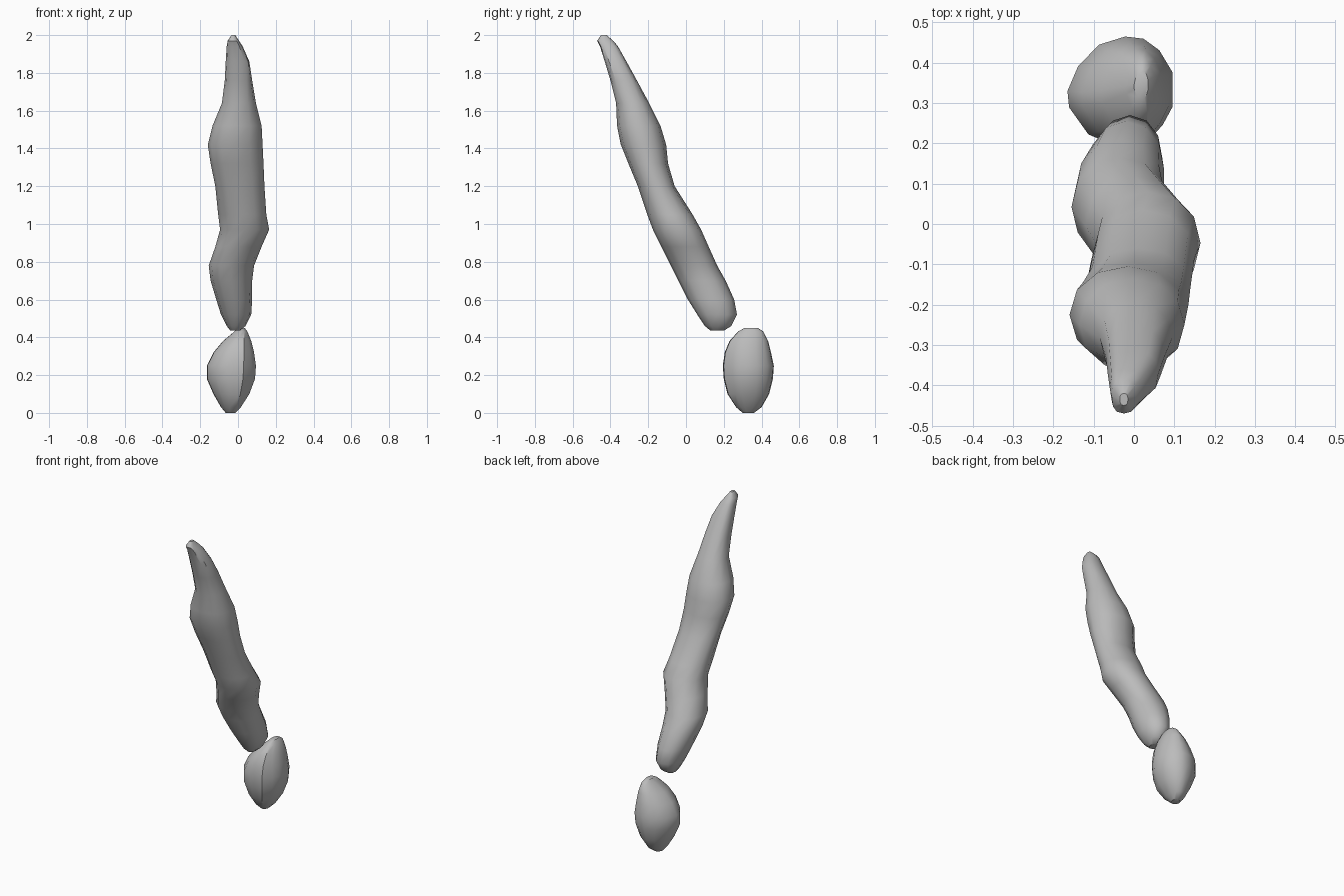
import bpy, bmesh, math

cube = bpy.data.objects.get("Cube")
if cube:
    bpy.data.objects.remove(cube, do_unlink=True)

# Single grey stone colour
grey = bpy.data.materials.new("grey")
grey.use_nodes = True
tone = (0.5, 0.5, 0.5, 1)
grey.diffuse_color = tone
grey.node_tree.nodes["Principled BSDF"].inputs["Base Color"].default_value = tone


def ellipse(sides, power=1.0):
    """Unit cross-section; a power below one makes it boxier."""
    pts = []
    for i in range(sides):
        a = math.tau * i / sides
        c, s = math.cos(a), math.sin(a)
        pts.append((math.copysign(abs(c) ** power, c) if abs(c) > 1e-6 else 0,
                    math.copysign(abs(s) ** power, s) if abs(s) > 1e-6 else 0))
    return pts


def loft(name, rows, section, angle):
    """Skin rings given as z, x min, x max, y min, y max."""
    bm = bmesh.new()
    rings = []
    for z, x0, x1, y0, y1 in rows:
        cx, cy, rx, ry = (x0 + x1) / 2, (y0 + y1) / 2, (x1 - x0) / 2, (y1 - y0) / 2
        rings.append([bm.verts.new((cx + u * rx, cy + v * ry, z)) for u, v in section(z)])
    n = len(rings[0])
    for low, high in zip(rings, rings[1:]):
        for i in range(n):
            j = (i + 1) % n
            bm.faces.new((low[i], low[j], high[j], high[i]))
    bm.faces.new(rings[0][::-1])
    bm.faces.new(rings[-1])
    bmesh.ops.recalc_face_normals(bm, faces=bm.faces)
    mesh = bpy.data.meshes.new(name)
    bm.to_mesh(mesh)
    bm.free()
    mesh.materials.append(grey)
    obj = bpy.data.objects.new(name, mesh)
    bpy.context.collection.objects.link(obj)
    bpy.ops.object.select_all(action="DESELECT")
    obj.select_set(True)
    bpy.context.view_layer.objects.active = obj
    bpy.ops.object.shade_smooth_by_angle(angle=math.radians(angle))
    return obj


# Long leaning body with lumps on both sides and a narrow, squarer tip
body_rows = [
    (0.435, -0.04, 0.01, 0.13, 0.20),
    (0.46, -0.06, 0.04, 0.10, 0.24),
    (0.52, -0.09, 0.07, 0.06, 0.27),
    (0.60, -0.115, 0.075, 0.01, 0.255),
    (0.70, -0.145, 0.075, -0.04, 0.21),
    (0.78, -0.155, 0.085, -0.08, 0.165),
    (0.88, -0.12, 0.125, -0.13, 0.12),
    (0.97, -0.095, 0.165, -0.175, 0.08),
    (1.05, -0.105, 0.15, -0.205, 0.035),
    (1.20, -0.12, 0.14, -0.255, -0.06),
    (1.32, -0.145, 0.135, -0.305, -0.095),
    (1.42, -0.16, 0.13, -0.345, -0.105),
    (1.52, -0.135, 0.125, -0.365, -0.135),
    (1.64, -0.085, 0.095, -0.37, -0.195),
    (1.76, -0.07, 0.075, -0.40, -0.26),
    (1.86, -0.065, 0.06, -0.43, -0.315),
    (1.94, -0.06, 0.025, -0.455, -0.36),
    (1.97, -0.055, 0.005, -0.47, -0.385),
    (2.0, -0.035, -0.015, -0.45, -0.42),
]
loft("body", body_rows, lambda z: ellipse(12, 0.75 if z > 1.7 else 0.95), 38)

# Separate egg-shaped piece below, with a flatter left face and front crease
egg_section = [(1, -0.3), (1, 0.35), (0.75, 0.75), (0.45, 0.96), (0.1, 1),
               (-0.4, 0.85), (-0.8, 0.45), (-1, 0.0), (-0.97, -0.3),
               (-0.6, -0.8), (-0.1, -1), (0.5, -0.97), (0.82, -0.62)]
egg_rows = [
    (0.0, -0.065, -0.015, 0.30, 0.36),
    (0.03, -0.09, 0.015, 0.265, 0.40),
    (0.10, -0.13, 0.06, 0.22, 0.44),
    (0.18, -0.165, 0.09, 0.20, 0.46),
    (0.25, -0.165, 0.095, 0.195, 0.465),
    (0.32, -0.13, 0.085, 0.205, 0.45),
    (0.38, -0.08, 0.07, 0.23, 0.435),
    (0.43, -0.02, 0.05, 0.275, 0.41),
    (0.45, 0.0, 0.035, 0.31, 0.38),
]
loft("lower_egg", egg_rows, lambda z: egg_section, 38)
